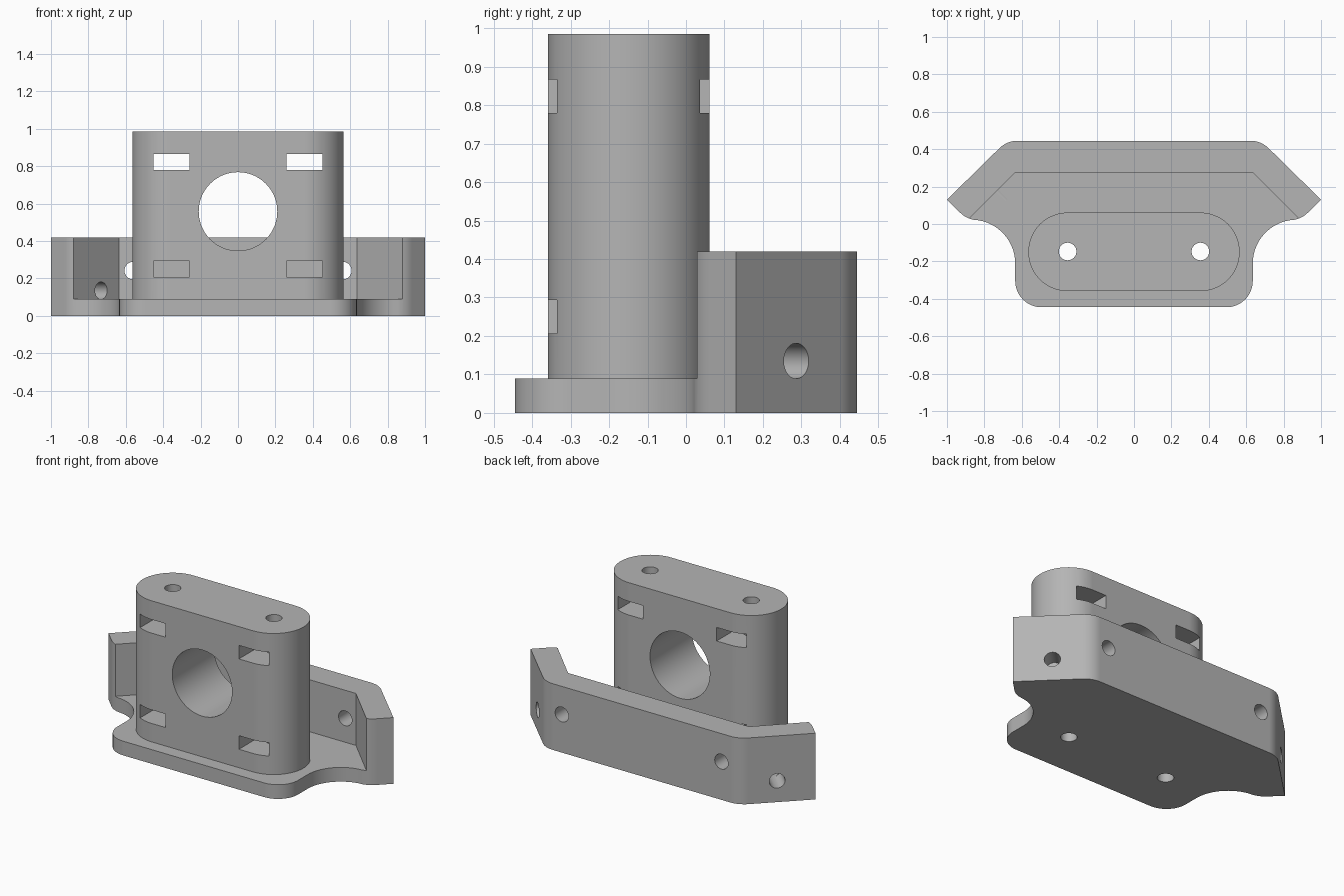
import bpy, bmesh
from math import sin, cos, pi, radians
from mathutils import Vector, Matrix

scene = bpy.context.scene
if "Cube" in bpy.data.objects:
    bpy.data.objects.remove(bpy.data.objects["Cube"], do_unlink=True)

GREY = (0.46, 0.46, 0.46, 1)
grey = bpy.data.materials.new("plain grey")
grey.use_nodes = True
grey.diffuse_color = GREY
grey.node_tree.nodes["Principled BSDF"].inputs["Base Color"].default_value = GREY


def add_mesh(name, bm):
    bmesh.ops.recalc_face_normals(bm, faces=bm.faces)
    mesh = bpy.data.meshes.new(name)
    bm.to_mesh(mesh)
    bm.free()
    mesh.materials.append(grey)
    ob = bpy.data.objects.new(name, mesh)
    scene.collection.objects.link(ob)
    return ob


def prism(name, outline, z0, z1):
    bm = bmesh.new()
    face = bm.faces.new([bm.verts.new((x, y, z0)) for x, y in outline])
    top = bmesh.ops.extrude_face_region(bm, geom=[face])["geom"]
    verts = [v for v in top if isinstance(v, bmesh.types.BMVert)]
    bmesh.ops.translate(bm, vec=(0, 0, z1 - z0), verts=verts)
    return add_mesh(name, bm)


def rod(center, axis, radius, length, sides=48):
    bm = bmesh.new()
    turn = Vector((0, 0, 1)).rotation_difference(Vector(axis)).to_matrix().to_4x4()
    bmesh.ops.create_cone(bm, cap_ends=True, segments=sides, radius1=radius,
                          radius2=radius, depth=length,
                          matrix=Matrix.Translation(center) @ turn)
    return add_mesh("cutter", bm)


def box(center, size):
    bm = bmesh.new()
    bmesh.ops.create_cube(bm, size=1, matrix=Matrix.Translation(center)
                          @ Matrix.Diagonal((*size, 1)))
    return add_mesh("cutter", bm)


def arc(cx, cy, r, a0, a1, n):
    angles = [radians(a0 + (a1 - a0) * i / n) for i in range(n + 1)]
    return [(cx + r * cos(a), cy + r * sin(a)) for a in angles]


def cut(ob, cutters):
    for c in cutters:
        c.hide_render = True
        mod = ob.modifiers.new("cut", "BOOLEAN")
        mod.operation = "DIFFERENCE"
        mod.solver = "EXACT"
        mod.object = c
    bpy.context.view_layer.update()
    graph = bpy.context.evaluated_depsgraph_get()
    mesh = bpy.data.meshes.new_from_object(ob.evaluated_get(graph))
    ob.modifiers.clear()
    ob.data = mesh
    for c in cutters:
        bpy.data.objects.remove(c, do_unlink=True)


def finish(ob):
    bpy.ops.object.select_all(action="DESELECT")
    ob.select_set(True)
    bpy.context.view_layer.objects.active = ob
    bpy.ops.object.shade_smooth_by_angle(angle=radians(30))
    mod = ob.modifiers.new("even shading", "WEIGHTED_NORMAL")
    mod.keep_sharp = True


SIDES = (-1, 1)

# Base with raised back wall: right half of the outline, front to back
half = arc(0.495, -0.305, 0.14, -90, 0, 12)
half += arc(0.87, -0.212, 0.235, 180, 100, 16)
half += arc(0.831, 0.16, 0.14, -80, -45, 6)
half += [(1.0, 0.13)]
half += arc(0.622, 0.305, 0.14, 45, 90, 8)
outline = half + [(-x, y) for x, y in reversed(half)]
base = prism("base_and_back_wall", outline, 0, 0.42)

# Clear the floor in front of the wall
pocket = prism("cutter", [(-0.635, 0.275), (0.635, 0.275), (1.51, -0.6),
                          (-1.51, -0.6)], 0.09, 0.6)
cutters = [pocket]
for s in SIDES:
    cutters.append(rod((s * 0.355, -0.147, 0.05), (0, 0, 1), 0.047, 0.4))
    cutters.append(rod((s * 0.56, 0.36, 0.242), (0, 1, 0), 0.047, 0.4))
# Angled wall holes: through on one side, blind on the other
cutters.append(rod((-0.787, 0.233, 0.135), (-1, 1, 0), 0.046, 0.3))
cutters.append(rod((0.842, 0.288, 0.135), (1, 1, 0), 0.046, 0.24))
cut(base, cutters)
finish(base)

# Upright block with rounded ends, centre bore, strap slots and bolt holes
stadium = (arc(0.355, -0.149, 0.21, -90, 90, 36)
           + arc(-0.355, -0.149, 0.21, 90, 270, 36))
tower = prism("upright_block", stadium, 0.09, 0.985)
cutters = [rod((0, -0.15, 0.558), (0, 1, 0), 0.21, 1, 72)]
for s in SIDES:
    cutters.append(rod((s * 0.355, -0.147, 0.5), (0, 0, 1), 0.047, 2))
    for z in (0.25, 0.823):
        cutters.append(box((s * 0.355, -0.15, z), (0.194, 1, 0.086)))
cut(tower, cutters)
finish(tower)
